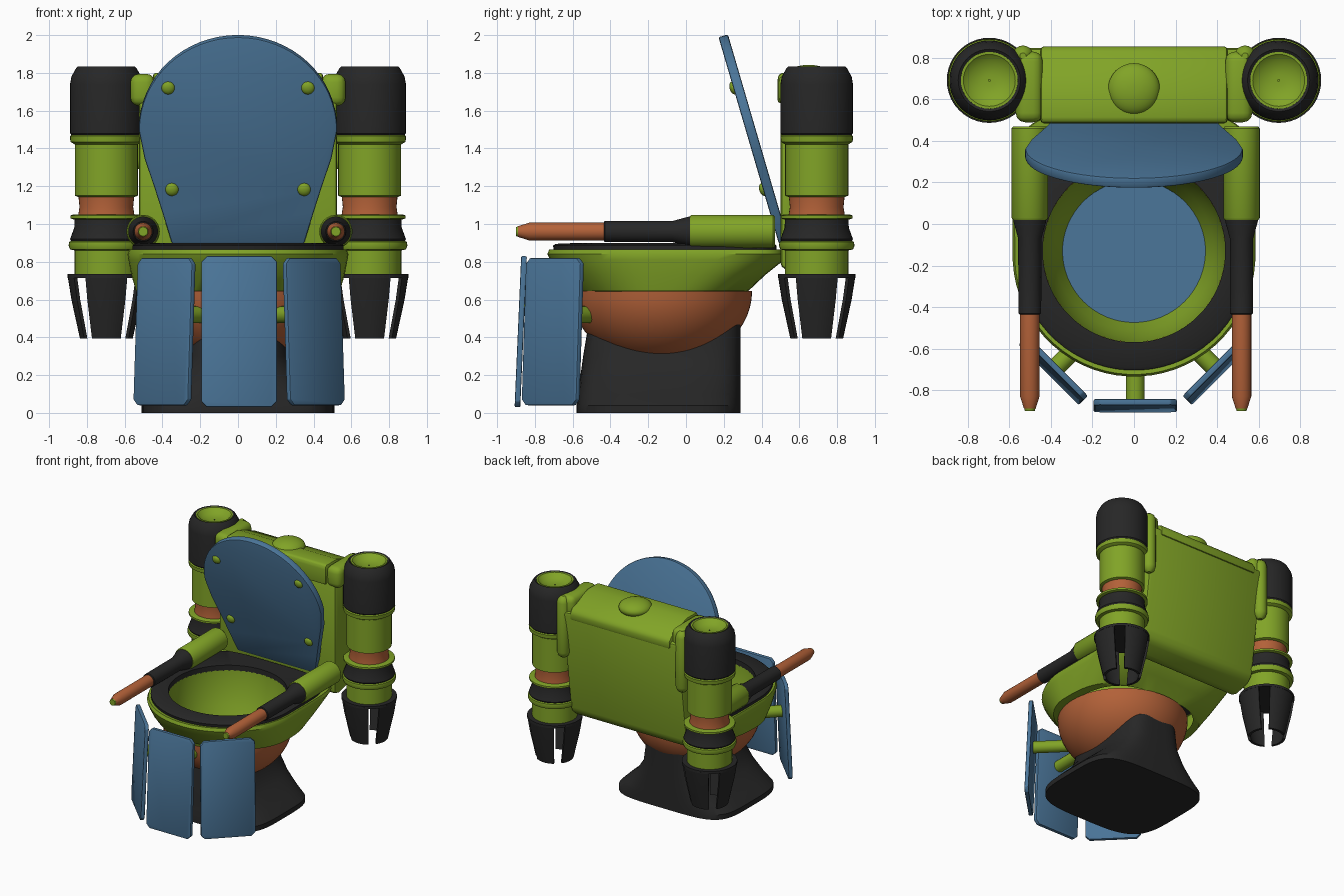
import bpy, bmesh
from math import sin, cos, pi, radians, copysign
from mathutils import Matrix, Vector

if "Cube" in bpy.data.objects:
    bpy.data.objects.remove(bpy.data.objects["Cube"])

COL = {"green": (0.22, 0.37, 0.02, 1), "black": (0.02, 0.02, 0.02, 1),
       "orange": (0.45, 0.12, 0.04, 1), "blue": (0.07, 0.18, 0.32, 1)}
MATS = {}
for n, c in COL.items():
    MATS[n] = bpy.data.materials.new(n)
    MATS[n].diffuse_color = c


def finish(name, bm, col, mat=Matrix(), angle=35):
    bmesh.ops.transform(bm, matrix=mat, verts=bm.verts)
    bmesh.ops.recalc_face_normals(bm, faces=bm.faces)
    me = bpy.data.meshes.new(name)
    bm.to_mesh(me)
    bm.free()
    me.shade_smooth()
    me.set_sharp_from_angle(angle=radians(angle))
    me.materials.append(MATS[col])
    ob = bpy.data.objects.new(name, me)
    bpy.context.collection.objects.link(ob)
    return ob


def loft(name, rings, col, mat=Matrix(), caps=True, closed=False):
    bm = bmesh.new()
    vs = [[bm.verts.new(p) for p in r] for r in rings]
    n = len(rings[0])
    pairs = list(zip(vs, vs[1:])) + ([(vs[-1], vs[0])] if closed else [])
    for a, b in pairs:
        for i in range(n):
            j = (i + 1) % n
            bm.faces.new((a[i], a[j], b[j], b[i]))
    if caps and not closed:
        bm.faces.new(vs[0])
        bm.faces.new(vs[-1])
    return finish(name, bm, col, mat)


def oval(z, hx, y0, y1, yc=-0.15, pf=2, pb=2, n=64):
    """Ring with its own front and back roundness (superellipse powers)."""
    out = []
    for i in range(n):
        a = 2 * pi * (i + 0.5) / n
        p = pb if sin(a) > 0 else pf
        h = y1 - yc if sin(a) > 0 else yc - y0
        out.append((copysign(hx * abs(cos(a)) ** (2 / p), cos(a)),
                    yc + copysign(h * abs(sin(a)) ** (2 / p), sin(a)), z))
    return out


def lathe(name, prof, col, mat=Matrix(), caps=True, n=40):
    return loft(name, [[(r * cos(2 * pi * i / n), r * sin(2 * pi * i / n), z) for i in range(n)]
                       for r, z in prof], col, mat, caps)


def box(name, size, col, mat, bevel=0.02):
    bm = bmesh.new()
    bmesh.ops.create_cube(bm, size=1)
    bmesh.ops.scale(bm, vec=size, verts=bm.verts)
    bmesh.ops.bevel(bm, geom=bm.edges[:], offset=bevel, segments=3, profile=0.5, affect='EDGES')
    return finish(name, bm, col, mat)


def prism(name, pts, axis, depth, col, mat=Matrix(), bevel=0.01):
    """Outline extruded symmetrically along x or y."""
    bm = bmesh.new()
    ax = Vector((1, 0, 0)) if axis == 'x' else Vector((0, 1, 0))
    vs = [bm.verts.new((Vector((0, u, v)) if axis == 'x' else Vector((u, 0, v))) - ax * depth / 2)
          for u, v in pts]
    f = bm.faces.new(vs)
    e = bmesh.ops.extrude_face_region(bm, geom=[f])
    bmesh.ops.translate(bm, vec=ax * depth, verts=[g for g in e["geom"] if isinstance(g, bmesh.types.BMVert)])
    edges = [d for d in bm.edges if d.calc_face_angle(0) > 0.5]
    bmesh.ops.bevel(bm, geom=edges, offset=bevel, segments=2, profile=0.5, affect='EDGES')
    return finish(name, bm, col, mat)


def dome(name, r, col, mat, flat=1.0):
    return lathe(name, [(r * cos(a * pi / 20), flat * r * sin(a * pi / 20)) for a in range(-9, 10)], col, mat, n=32)


T = Matrix.Translation
def R(a, ax): return Matrix.Rotation(radians(a), 4, ax)

# Flared foot and column
loft("pedestal", [oval(0, .51, -.58, .29, -.14, 3.8, 4.5), oval(.04, .51, -.58, .29, -.14, 3.8, 4.5),
                  oval(.1, .45, -.57, .29, -.14, 3.3, 4), oval(.19, .35, -.56, .29, -.14, 3, 4),
                  oval(.3, .27, -.545, .29, -.14, 2.8, 4), oval(.42, .25, -.525, .29, -.14, 2.6, 4),
                  oval(.47, .24, -.46, .29, -.14, 2.4, 4)], "black")

# Orange lower bowl, open at the top
lathe("lower_bowl", [(.48 * cos(a), -.4 * sin(a)) for a in [k * pi / 28 for k in range(14)]], "orange",
      T((0, -.13, .645)), caps=False, n=64)

# Green upper bowl, inner bowl, water and seat
hole = [oval(z, .44, -.57, .31, -.13) for z in (.85, .9)]
loft("upper_bowl", [oval(.642, .47, -.575, .33, pb=3), oval(.645, .54, -.58, .33, pb=3),
                    oval(.73, .565, -.66, .42, pb=4), oval(.81, .58, -.72, .52, pb=5),
                    oval(.84, .585, -.735, .53, pb=6), oval(.865, .575, -.725, .53, pb=6),
                    hole[0]], "green", caps=False)
lathe("inner_bowl", [(.44, .86), (.435, .8), (.415, .7), (.385, .6), (.34, .5)], "green",
      T((0, -.13, 0)), caps=False, n=64)
lathe("water", [(.345, .5), (.345, .51)], "blue", T((0, -.135, 0)), n=64)
loft("seat", [oval(.862, .56, -.7, .48, pb=5), oval(.885, .56, -.705, .48, pb=5),
              oval(.895, .545, -.69, .47, pb=5), hole[1], hole[0]], "black", closed=True)

# Raised lid with four bumpers
half = [(.35, -.05), (.4, .12), (.44, .25), (.495, .42)]
arc = [(.525 * cos(k * pi / 32), .575 + .515 * sin(k * pi / 32)) for k in range(33)]
tilt = T((0, .503, .95)) @ R(16.3, 'X')
prism("lid", half + arc + [(-x, v) for x, v in reversed(half)], 'y', .052, "blue", tilt)
for s in (-1, 1):
    for x, v in ((.35, .25), (.37, .81)):
        dome("lid_bumper", .035, "green", tilt @ T((s * x, -.025, v)) @ R(90, 'X'), 0.6)

# Tank: body with a back that leans in toward the bottom, sloping cap, button
prism("tank", [(.5, .77), (.56, .75), (.7, .79), (.74, .84), (.85, 1.68), (.5, 1.72)], 'x', 1.05, "green", bevel=.025)
prism("tank_cap", [(.485, 1.64), (.855, 1.63), (.855, 1.69), (.83, 1.72), (.63, 1.8), (.5, 1.8), (.485, 1.78)],
      'x', .9, "green", bevel=.015)
dome("tank_button", .125, "green", T((0, .65, 1.78)), .5)

# Parts on both sides
for s, side in ((-1, "left"), (1, "right")):
    box(side + "_tank_end", (.13, .34, .17), "green", T((s * .505, .66, 1.71)), .045)
    # Side capsule and arm joint
    lathe(side + "_tank_capsule", [(.015, 1.29), (.04, 1.31), (.05, 1.34), (.05, 1.74), (.04, 1.77), (.015, 1.79)],
          "green", T((s * .535, .81, 0)), n=20)
    lathe(side + "_shoulder", [(.07, -.1), (.07, .1)], "green", T((s * .53, .69, 1.69)) @ R(90, 'Y'), n=24)

    # Armrest, lathed along -y
    arm = T((s * .51 + .008, 0, .96)) @ R(90, 'X')
    lathe(side + "_arm_socket", [(.08, -.47), (.088, -.46), (.088, -.03), (.082, -.02)], "green", arm)
    lathe(side + "_arm_sleeve", [(.08, -.03), (.078, -.01), (.056, .07), (.055, .43), (.05, .435)], "black", arm)
    lathe(side + "_arm_grip", [(.047, .42), (.047, .83), (.028, .89)], "orange", arm)
    lathe(side + "_arm_tip", [(.028, .885), (.024, .9)], "green", arm, n=24)

    # Hanging claw arm; the cap is open at the top and holds a dish
    g = T((s * .697, .692, 0))
    stack = [("cap", "black", [(.18, 1.465), (.192, 1.48), (.192, 1.74), (.185, 1.78), (.16, 1.825), (.15, 1.835),
                               (.135, 1.825)]),
             ("cap_dish", "green", [(.138, 1.815), (.137, 1.832), (.125, 1.832), (.09, 1.80), (.03, 1.79), (.005, 1.79)]),
             ("upper_flange", "green", [(.165, 1.42), (.19, 1.435), (.193, 1.465), (.18, 1.475)]),
             ("upper_tube", "green", [(.14, 1.14), (.167, 1.15), (.167, 1.43)]),
             ("elbow", "orange", [(.15, 1.04), (.142, 1.09), (.148, 1.15)]),
             ("lower_flange", "green", [(.175, 1.025), (.19, 1.03), (.19, 1.045), (.175, 1.05)]),
             ("collar", "black", [(.185, .905), (.192, .92), (.17, .98), (.168, 1.03)]),
             ("wrist_ring", "green", [(.165, .86), (.192, .865), (.2, .885), (.197, .905), (.18, .915)]),
             ("wrist", "green", [(.168, .73), (.168, .87)]),
             ("claw_plate", "black", [(.205, .715), (.205, .735)])]
    for nm, col, prof in stack:
        lathe(side + "_" + nm, prof, col, g, caps="cap" not in nm)
    # Four tapered curved fingers
    for k in range(4):
        def edge(r, z, w): return [(r * cos(t), r * sin(t), z) for t in [radians(w) * q / 4 for q in range(-4, 5)]]
        rings = [edge(ro, z, 33) + edge(ro - .02, z, 33)[::-1]
                 for ro, z in ((.205, .725), (.185, .6), (.14, .395))]
        loft(side + "_claw_finger", rings, "black", g @ R(90 * k, 'Z'))

# Three front shield plates on short brackets
for nm, a in (("left", -45), ("centre", 0), ("right", 45)):
    base = T((.395 * sin(radians(a)) / sin(pi / 4) + .006, -.705 if a else -.875, .43))
    turn = base @ R(a, 'Z') @ R(-2.5, 'X')
    w, h, c = (.2, .4, .03) if a == 0 else (.205, .39, .03)
    prism(nm + "_shield", [(-w + c, -h), (w - c, -h), (w, -h + c), (w, h - c), (w - c, h), (-w + c, h),
                           (-w, h - c), (-w, -h + c)], 'y', .03, "blue", turn, .006)
    lathe(nm + "_shield_bracket", [(.045, 0), (.045, .28)], "green",
          base @ R(a, 'Z') @ T((0, -.005, .09 if a else .14)) @ R(-90, 'X'), n=20)

for m in bpy.data.materials:
    if m.users and not m.is_grease_pencil:
        m.use_nodes = True
        m.node_tree.nodes["Principled BSDF"].inputs["Base Color"].default_value = m.diffuse_color
